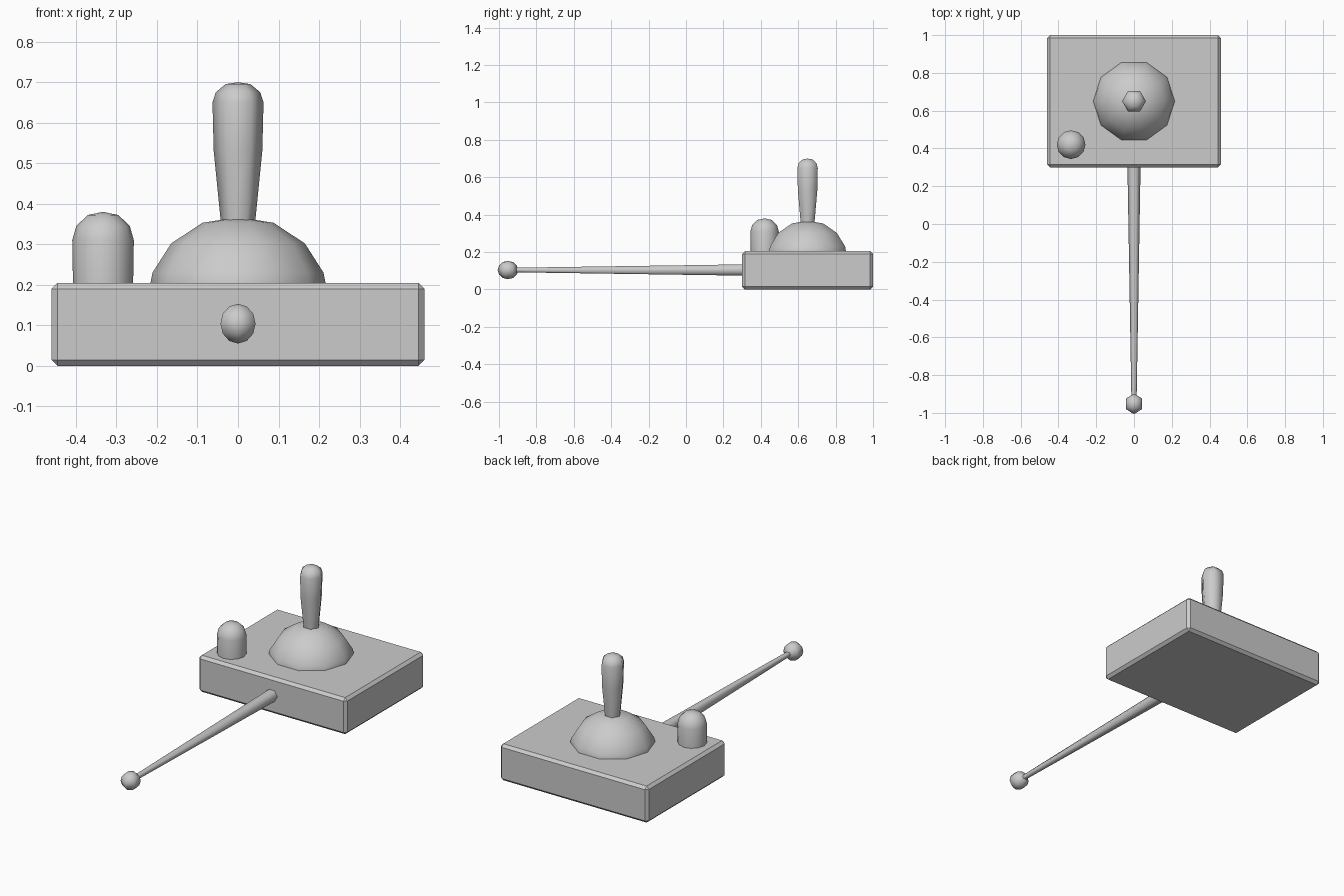
import bpy, bmesh, math
from mathutils import Matrix

if "Cube" in bpy.data.objects:
    bpy.data.objects.remove(bpy.data.objects["Cube"])


def finish(name, bm, smooth=True):
    bmesh.ops.recalc_face_normals(bm, faces=bm.faces[:])
    for f in bm.faces:
        f.smooth = smooth and len(f.verts) <= 4
    me = bpy.data.meshes.new(name)
    bm.to_mesh(me)
    bm.free()
    ob = bpy.data.objects.new(name, me)
    bpy.context.collection.objects.link(ob)
    return ob


def lathe(name, profile, sides, matrix):
    """Revolve (radius, height) points around local z; radius 0 closes to a point."""
    bm = bmesh.new()
    rings = []
    for r, z in profile:
        if r == 0:
            rings.append([bm.verts.new((0, 0, z))] * sides)
        else:
            rings.append([bm.verts.new((r * math.cos(2 * math.pi * i / sides),
                                        r * math.sin(2 * math.pi * i / sides), z))
                          for i in range(sides)])
    for a, b in zip(rings, rings[1:]):
        for i in range(sides):
            j = (i + 1) % sides
            bm.faces.new(list(dict.fromkeys((a[i], a[j], b[j], b[i]))))
    for ring, z in ((rings[0], 0), (rings[-1], 1)):
        if ring[0] is not ring[1]:
            bm.faces.new(ring)
    bm.transform(matrix)
    return finish(name, bm)


# Chamfered base block
bm = bmesh.new()
bmesh.ops.create_cube(bm, size=1, matrix=Matrix.Translation((0, 0.65, 0.1025))
                      @ Matrix.Diagonal((0.92, 0.70, 0.205, 1)))
bmesh.ops.bevel(bm, geom=bm.edges[:], offset=0.015, segments=1,
                affect='EDGES', profile=0.5)
finish("base", bm, smooth=False)

# Dome boot under the stick
lathe("boot", [(0.217, 0.19), (0.216, 0.205), (0.211, 0.23), (0.165, 0.302),
               (0.088, 0.353), (0, 0.367)], 10, Matrix.Translation((0, 0.65, 0)))

# Stick handle
lathe("stick", [(0.04, 0.33), (0.044, 0.37), (0.060, 0.53), (0.063, 0.65),
                (0.055, 0.675), (0.031, 0.695), (0, 0.70)], 6,
      Matrix.Translation((0, 0.65, 0)))

# Rounded push button
lathe("button", [(0.074, 0.19), (0.076, 0.31), (0.066, 0.345), (0.038, 0.372),
                 (0, 0.38)], 12, Matrix.Translation((-0.333, 0.42, 0)))

# Tapered aerial pointing forward, with ball tip
lathe("aerial", [(0.035, -0.32), (0.014, 0.92)], 6,
      Matrix.Translation((0, 0, 0.104)) @ Matrix.Rotation(math.pi / 2, 4, 'X'))
bm = bmesh.new()
bmesh.ops.create_uvsphere(bm, u_segments=6, v_segments=6, radius=0.05,
                          matrix=Matrix.Translation((0, -0.952, 0.104))
                          @ Matrix.Rotation(math.pi / 2, 4, 'Z')
                          @ Matrix.Rotation(math.pi / 2, 4, 'Z')
                          @ Matrix.Diagonal((1, 1.1, 0.98, 1)))
finish("aerial_tip", bm)
